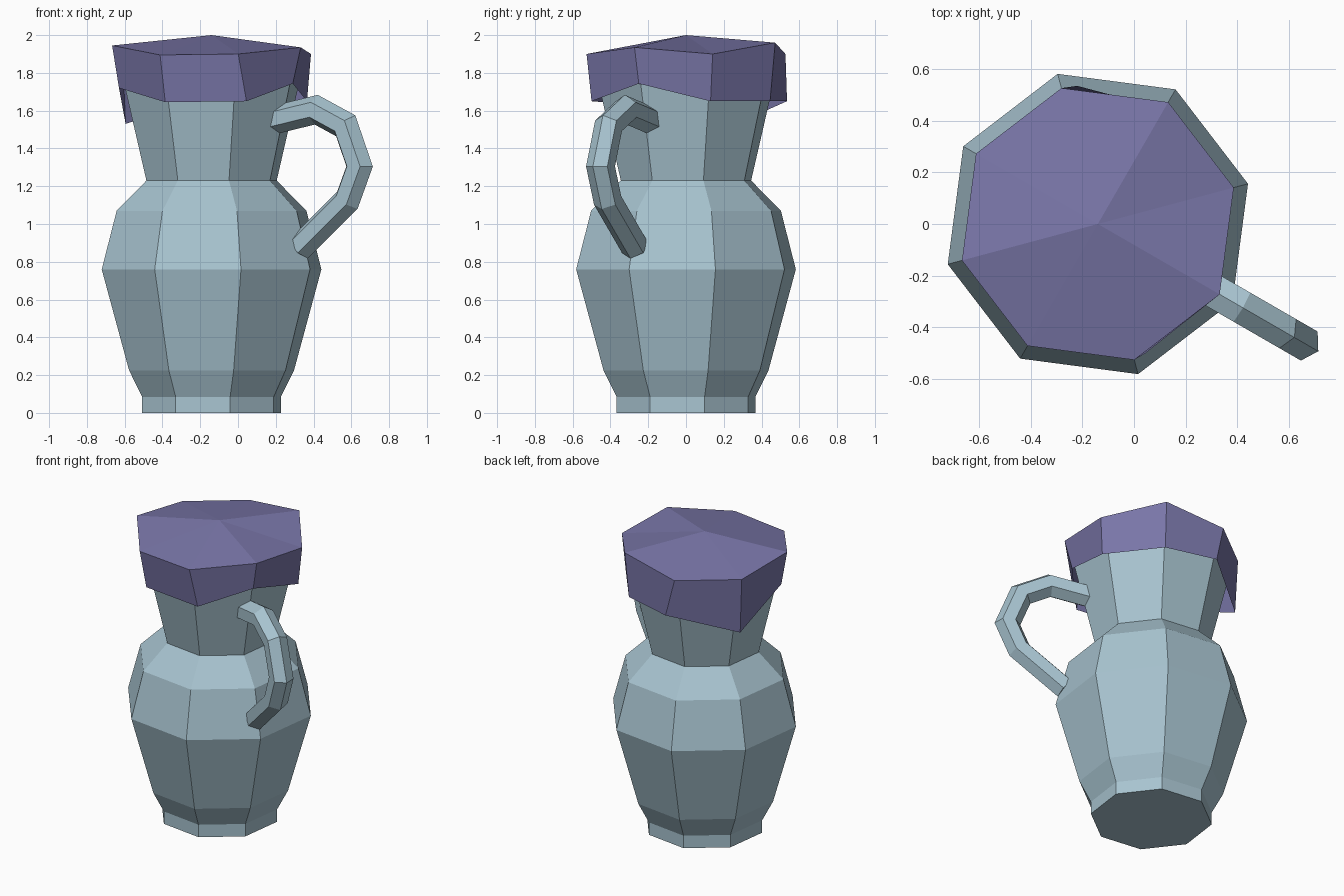
import bpy, bmesh, math
from mathutils import Vector

if "Cube" in bpy.data.objects:
    bpy.data.objects.remove(bpy.data.objects["Cube"])

CX = -0.14                       # jug axis
SIDES = [math.radians(15 + 45 * i) for i in range(8)]


def material(name, rgb):
    m = bpy.data.materials.new(name)
    m.diffuse_color = (*rgb, 1)
    m.use_nodes = True
    m.node_tree.nodes["Principled BSDF"].inputs["Base Color"].default_value = m.diffuse_color
    return m


def polar(r, a, z):
    return Vector((CX + r * math.cos(a), r * math.sin(a), z))


def loft(name, rings, mat, cap_start=True, cap_end=True, apex=None):
    """Skin a list of equal-length point rings with flat quads."""
    bm = bmesh.new()
    vs = [[bm.verts.new(p) for p in ring] for ring in rings]
    n = len(vs[0])
    for a, b in zip(vs, vs[1:]):
        for i in range(n):
            j = (i + 1) % n
            bm.faces.new((a[i], a[j], b[j], b[i]))
    if cap_start:
        bm.faces.new(vs[0][::-1])
    if apex is not None:
        tip = bm.verts.new(apex)
        for i in range(n):
            bm.faces.new((vs[-1][i], vs[-1][(i + 1) % n], tip))
    elif cap_end:
        bm.faces.new(vs[-1])
    if cap_start:
        bmesh.ops.recalc_face_normals(bm, faces=bm.faces)
    me = bpy.data.meshes.new(name)
    bm.to_mesh(me)
    bm.free()
    me.materials.append(mat)
    ob = bpy.data.objects.new(name, me)
    bpy.context.collection.objects.link(ob)
    return ob


clay = material("pale blue clay", (0.39, 0.55, 0.63))
cloth = material("purple cloth", (0.19, 0.18, 0.39))

# Jug body: eight-sided profile (radius, height)
profile = [(0.38, 0), (0.38, 0.085), (0.452, 0.225), (0.602, 0.76),
           (0.52, 1.07), (0.357, 1.23), (0.50, 1.83)]
loft("jug_body", [[polar(r, a, z) for a in SIDES] for r, z in profile], clay)

# Cloth cover: uneven hem, uneven rim and a raised centre
hem = [(0.365, 0.13, 1.65), (0.12, 0.445, 1.65), (-0.22, 0.535, 1.65), (-0.595, 0.265, 1.53),
       (-0.63, -0.13, 1.72), (-0.385, -0.44, 1.645), (0.045, -0.50, 1.65), (0.29, -0.25, 1.743)]
rim_z = [1.90, 1.96, 1.90, 1.90, 1.945, 1.895, 1.90, 1.935]
rim = [polar(0.545, a, z) for a, z in zip(SIDES, rim_z)]
loft("cloth_cover", [hem, rim], cloth, cap_start=False, apex=(CX, 0, 2.0))

# Handle: six-sided tube swept along a path in the plane at -30 degrees
A = math.radians(-30)
out, side, up = Vector((math.cos(A), math.sin(A), 0)), Vector((-math.sin(A), math.cos(A), 0)), Vector((0, 0, 1))
path = [polar(r, A, z) for r, z in
        [(0.38, 1.55), (0.64, 1.605), (0.82, 1.52), (0.905, 1.305), (0.83, 1.125), (0.54, 0.875)]]
R = 0.075
rings = []
for i, p in enumerate(path):
    d_in = (p - path[max(i - 1, 0)]).normalized()
    d_out = (path[min(i + 1, len(path) - 1)] - p).normalized()
    t = (d_in + d_out).normalized()
    n = side.cross(t).normalized()
    stretch = 1 / max(t.dot(d_out if d_out.length else d_in), 0.5)   # mitre the bends
    rings.append([p + n * R * stretch * math.cos(k * math.pi / 3) + side * R * math.sin(k * math.pi / 3)
                  for k in range(6)])
loft("handle", rings, clay)
